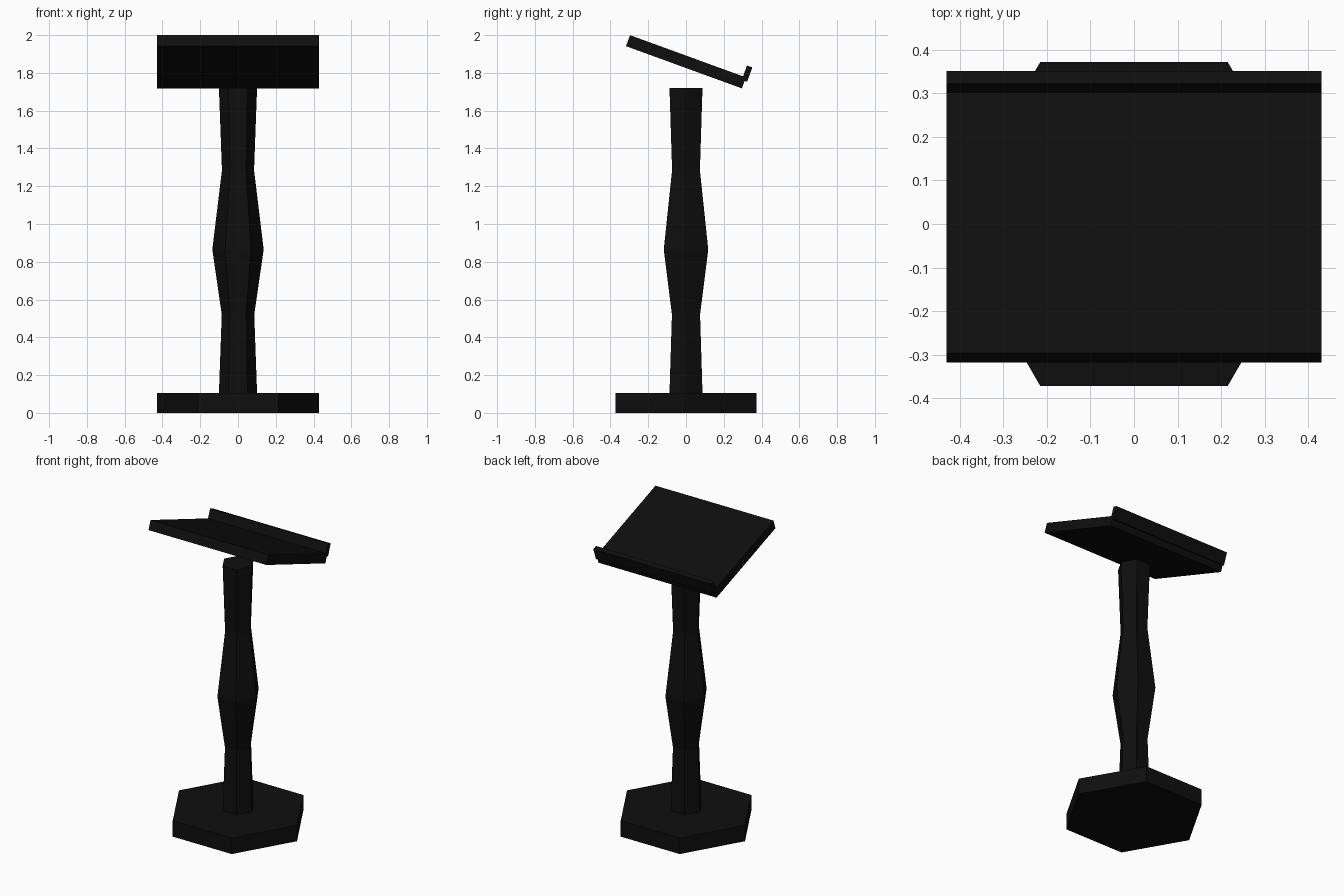
import bpy, bmesh, math
from mathutils import Matrix, Vector

if "Cube" in bpy.data.objects:
    bpy.data.objects.remove(bpy.data.objects["Cube"])

black = bpy.data.materials.new("near_black")
black.diffuse_color = (0.0045, 0.0045, 0.0045, 1)
black.use_nodes = True
black.node_tree.nodes["Principled BSDF"].inputs["Base Color"].default_value = black.diffuse_color


def finish(name, bm):
    bmesh.ops.recalc_face_normals(bm, faces=bm.faces)
    mesh = bpy.data.meshes.new(name)
    bm.to_mesh(mesh)
    bm.free()
    mesh.materials.append(black)
    obj = bpy.data.objects.new(name, mesh)
    bpy.context.collection.objects.link(obj)
    return obj


def hex_stack(name, profile):
    """Closed six-sided solid from (radius, z) rings, corners on the x axis."""
    bm = bmesh.new()
    rings = [[bm.verts.new((r * math.cos(i * math.pi / 3), r * math.sin(i * math.pi / 3), z))
              for i in range(6)] for r, z in profile]
    for low, high in zip(rings, rings[1:]):
        for i in range(6):
            j = (i + 1) % 6
            bm.faces.new((low[i], low[j], high[j], high[i]))
    bm.faces.new(rings[0][::-1])
    bm.faces.new(rings[-1])
    return finish(name, bm)


# Frame of the sloping top: origin at its low rear bottom edge
TILT = Matrix.Translation((0, 0.296, 1.718)) @ Matrix.Rotation(math.radians(-20), 4, 'X')


def tilted_box(name, y0, y1, z0, z1, half_width=0.43):
    bm = bmesh.new()
    bmesh.ops.create_cube(bm, size=1)
    bmesh.ops.scale(bm, vec=(2 * half_width, y1 - y0, z1 - z0), verts=bm.verts)
    bmesh.ops.translate(bm, vec=Vector((0, (y0 + y1) / 2, (z0 + z1) / 2)), verts=bm.verts)
    bmesh.ops.transform(bm, matrix=TILT, verts=bm.verts)
    return finish(name, bm)


# Hexagonal foot and waisted column
hex_stack("base", [(0.43, 0), (0.43, 0.105)])
hex_stack("column", [(0.101, 0.105), (0.086, 0.52), (0.136, 0.865), (0.085, 1.285), (0.101, 1.72)])

# Sloping reading board and the ledge along its low edge
tilted_box("reading_board", -0.653, 0, 0, 0.062)
tilted_box("book_ledge", -0.016, 0.014, 0.042, 0.123)
